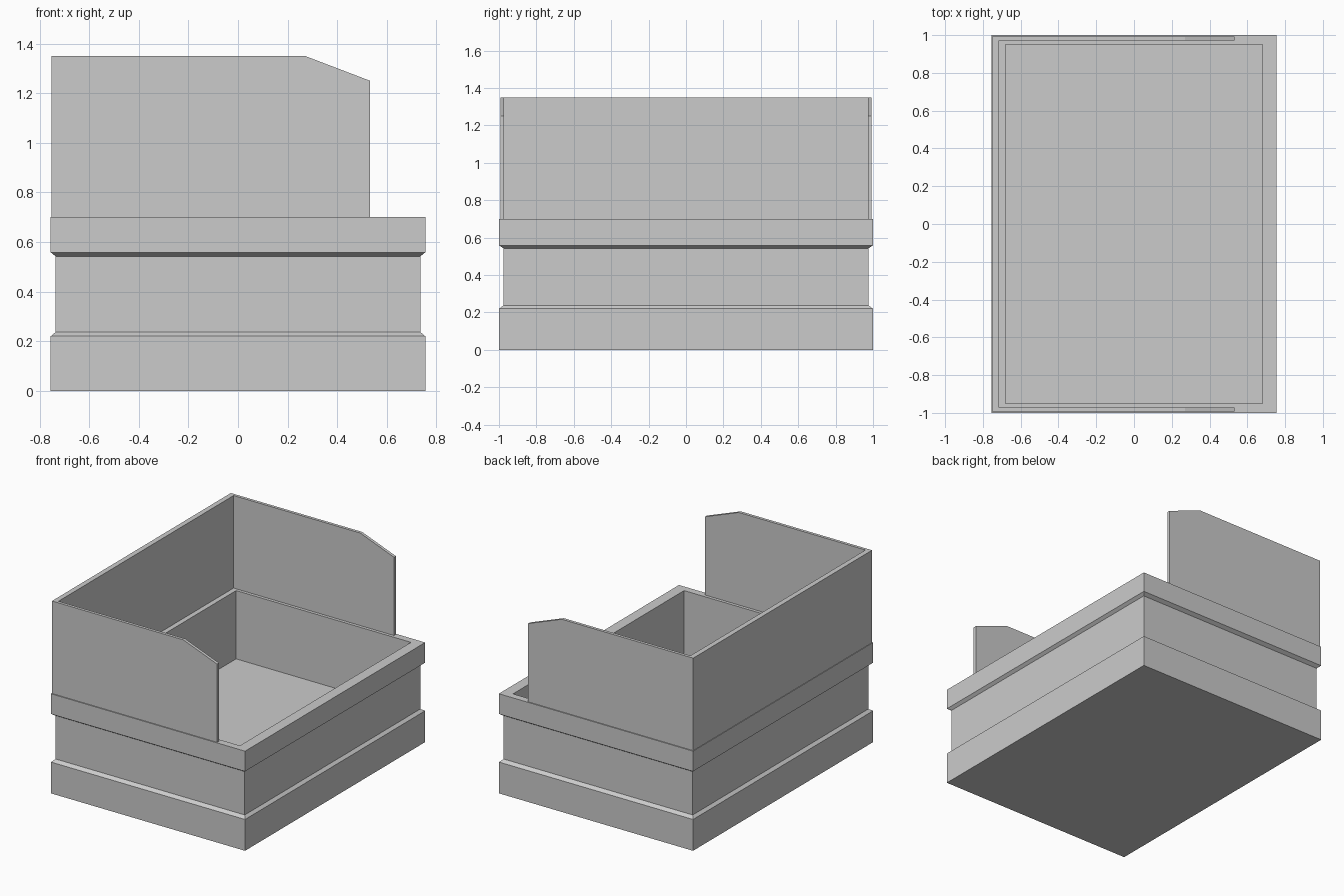
import bpy
import bmesh

if "Cube" in bpy.data.objects:
    bpy.data.objects.remove(bpy.data.objects["Cube"])


def finish(name, bm):
    bmesh.ops.recalc_face_normals(bm, faces=bm.faces[:])
    mesh = bpy.data.meshes.new(name)
    bm.to_mesh(mesh)
    bm.free()
    obj = bpy.data.objects.new(name, mesh)
    bpy.context.collection.objects.link(obj)
    return obj


def loft(bm, rings):
    """Join consecutive closed rings of vertices with quads."""
    for a, b in zip(rings, rings[1:]):
        n = len(a)
        for i in range(n):
            j = (i + 1) % n
            bm.faces.new((a[i], a[j], b[j], b[i]))


# Planter-like bin: outer moulding, rim, then down the inside to the floor
PROFILE = [  # half width, half length, height
    (0.755, 1.0, 0.0),
    (0.755, 1.0, 0.22),
    (0.735, 0.975, 0.237),
    (0.735, 0.975, 0.542),
    (0.755, 1.0, 0.558),
    (0.755, 1.0, 0.70),
    (0.68, 0.95, 0.70),
    (0.68, 0.95, 0.22),
]
bm = bmesh.new()
rings = [[bm.verts.new((sx * x, sy * y, z))
          for sx, sy in ((-1, -1), (1, -1), (1, 1), (-1, 1))]
         for x, y, z in PROFILE]
loft(bm, rings)
bm.faces.new(rings[0])
bm.faces.new(rings[-1])
finish("bin_body", bm)

# Upright U-shaped screen with sloped front corners on its two wings
BOTTOM = 0.70
OUT_Y, IN_Y = 0.993, 0.972
WING = [  # outer x, inner x, top height
    (0.532, 0.532, 1.25),
    (0.27, 0.27, 1.35),
    (-0.751, -0.715, 1.35),
]
stations = [(-1, *w) for w in WING] + [(1, *w) for w in reversed(WING)]
bm = bmesh.new()
sections = [[bm.verts.new(co) for co in (
    (xo, s * OUT_Y, BOTTOM), (xo, s * OUT_Y, top),
    (xi, s * IN_Y, top), (xi, s * IN_Y, BOTTOM))]
    for s, xo, xi, top in stations]
loft(bm, sections)
bm.faces.new(sections[0])
bm.faces.new(sections[-1])
finish("upper_screen", bm)
